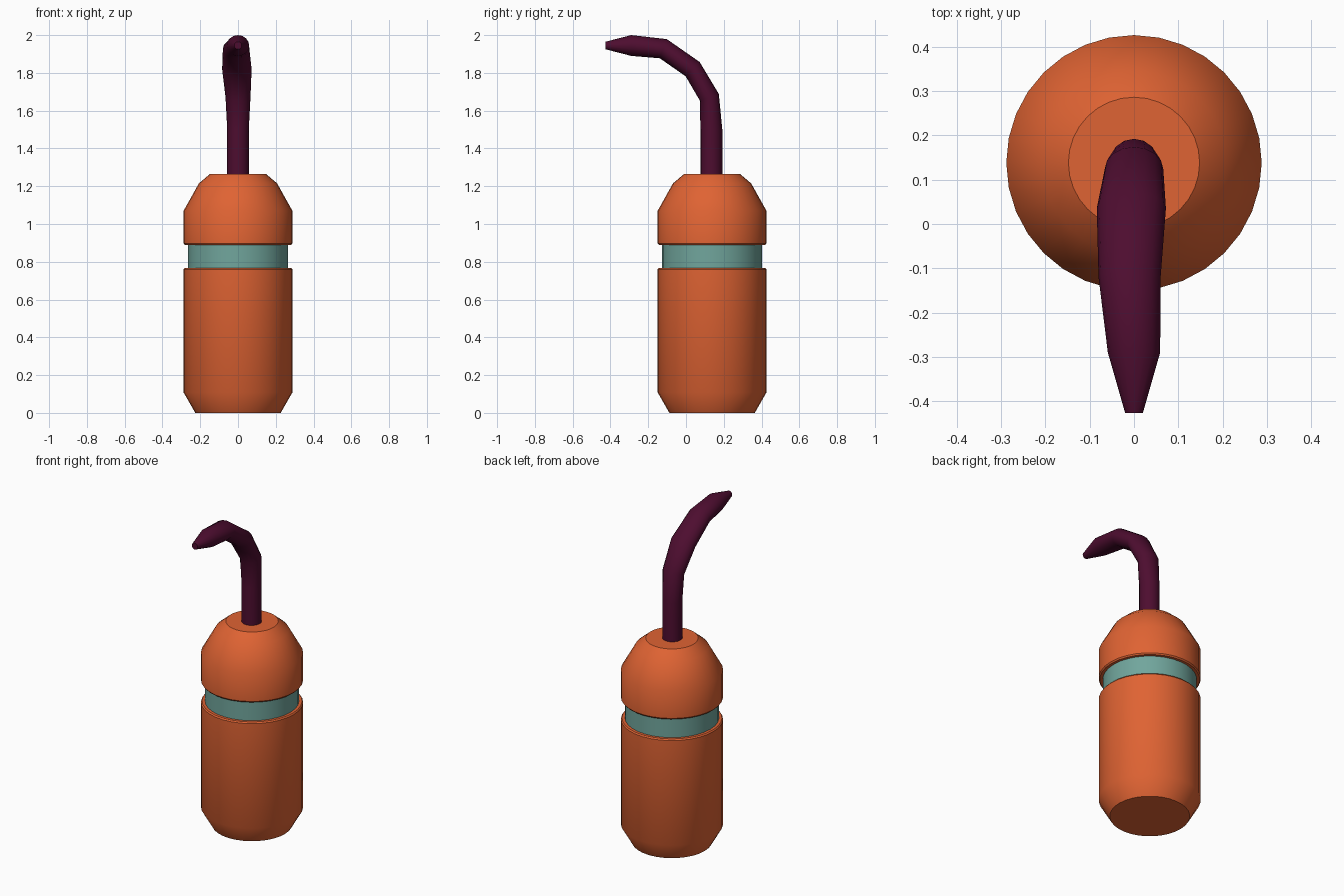
import bpy, bmesh, math
from mathutils import Vector

if "Cube" in bpy.data.objects:
    bpy.data.objects.remove(bpy.data.objects["Cube"])

CY = 0.138  # bottle axis offset in y


def material(name, rgb):
    m = bpy.data.materials.new(name)
    m.diffuse_color = (*rgb, 1)
    m.use_nodes = True
    m.node_tree.nodes["Principled BSDF"].inputs["Base Color"].default_value = m.diffuse_color
    return m


orange = material("orange", (0.74, 0.125, 0.033))
teal = material("teal", (0.165, 0.38, 0.335))
plum = material("plum", (0.075, 0.004, 0.029))


def skin(name, rings, mat, angle):
    """Join equal-sized rings of points into a capped tube."""
    bm = bmesh.new()
    loops = [[bm.verts.new(p) for p in ring] for ring in rings]
    n = len(loops[0])
    for a, b in zip(loops, loops[1:]):
        for i in range(n):
            j = (i + 1) % n
            bm.faces.new((a[i], a[j], b[j], b[i]))
    bm.faces.new(loops[0][::-1])
    bm.faces.new(loops[-1])
    bmesh.ops.recalc_face_normals(bm, faces=bm.faces)
    me = bpy.data.meshes.new(name)
    bm.to_mesh(me)
    bm.free()
    me.materials.append(mat)
    ob = bpy.data.objects.new(name, me)
    bpy.context.collection.objects.link(ob)
    bpy.ops.object.select_all(action='DESELECT')
    ob.select_set(True)
    bpy.context.view_layer.objects.active = ob
    bpy.ops.object.shade_smooth_by_angle(angle=math.radians(angle))
    return ob


def ellipse(centre, u, v, n):
    return [centre + u * math.cos(2 * math.pi * i / n) + v * math.sin(2 * math.pi * i / n)
            for i in range(n)]


def lathe(name, profile, mat):
    rings = [ellipse(Vector((0, CY, z)), Vector((r, 0, 0)), Vector((0, r, 0)), 32)
             for r, z in profile]
    return skin(name, rings, mat, 30.5)


# Bottle: lower body, recessed band, shoulder cap
lathe("lower_body", [(0.226, 0), (0.288, 0.108), (0.288, 0.76), (0.282, 0.768)], orange)
lathe("band", [(0.265, 0.76), (0.265, 0.90)], teal)
lathe("shoulder_cap", [(0.282, 0.89), (0.288, 0.898), (0.288, 1.07),
                       (0.207, 1.215), (0.148, 1.265)], orange)

# Bent nozzle: (centre x, y, z, half width, half thickness, tilt in degrees)
path = [(0, 0.134, 1.255, 0.057, 0.058, 0),
        (0, 0.134, 1.50, 0.057, 0.058, 2),
        (0, 0.124, 1.67, 0.066, 0.053, 20),
        (-0.006, 0.035, 1.82, 0.078, 0.053, 46),
        (-0.010, -0.12, 1.928, 0.070, 0.054, 70),
        (0, -0.29, 1.945, 0.059, 0.055, 90),
        (0, -0.426, 1.945, 0.02, 0.02, 90)]
rings = []
for x, y, z, w, t, deg in path:
    a = math.radians(deg)
    rings.append(ellipse(Vector((x, y, z)), Vector((w, 0, 0)),
                         Vector((0, math.cos(a), math.sin(a))) * t, 16))
skin("nozzle", rings, plum, 50)
